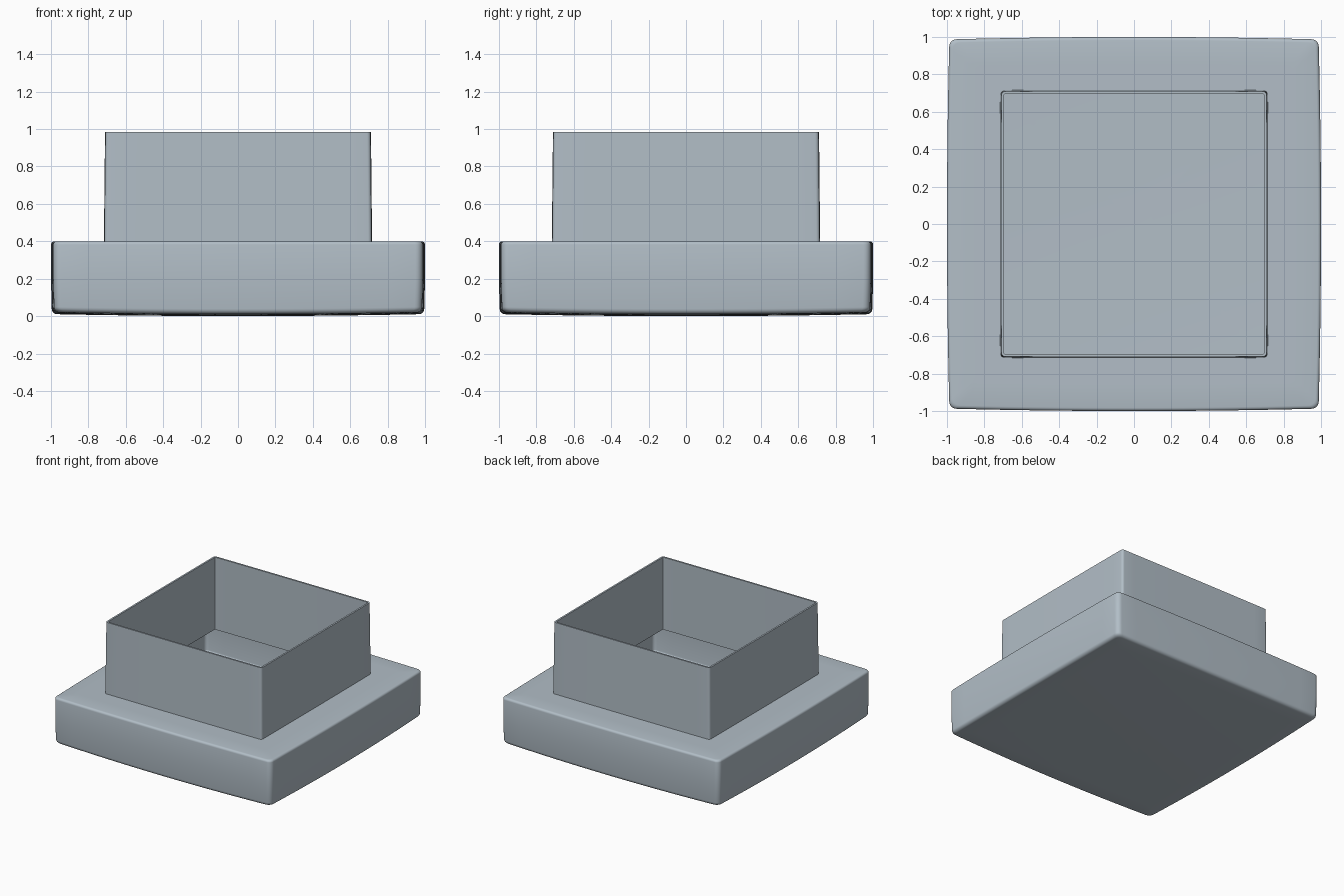
import bpy, bmesh, math

if "Cube" in bpy.data.objects:
    bpy.data.objects.remove(bpy.data.objects["Cube"])

WALL = 0.014

metal = bpy.data.materials.new("pale blue grey")
metal.diffuse_color = (0.445, 0.515, 0.571, 1)
metal.use_nodes = True
metal.node_tree.nodes["Principled BSDF"].inputs["Base Color"].default_value = metal.diffuse_color


def ring(half, radius, bulge, side=14, arc=5):
    """Rounded square, counter-clockwise, with slightly bowed sides."""
    pts = []
    for k in range(4):
        c, s = (1, 0, -1, 0)[k], (0, 1, 0, -1)[k]
        flat = half - radius
        quarter = []
        for i in range(side + 1):
            t = 2 * i / side - 1
            quarter.append((flat * t, -half - bulge * (1 - t * t)))
        for i in range(1, arc):
            a = -math.pi / 2 + math.pi / 2 * i / arc
            quarter.append((flat + radius * math.cos(a), -flat + radius * math.sin(a)))
        pts += [(x * c - y * s, x * s + y * c) for x, y in quarter]
    return pts


def loft(name, profile, sag=None, cap=False):
    """Skin rings of (half, radius, bulge, z, sag weight) from top to bottom."""
    bm = bmesh.new()
    rows = []
    for half, radius, bulge, z, w in profile:
        rows.append([bm.verts.new((x, y, z + w * sag(x, y) if sag else z))
                     for x, y in ring(half, radius, bulge)])
    n = len(rows[0])
    for a, b in zip(rows, rows[1:]):
        for i in range(n):
            j = (i + 1) % n
            bm.faces.new((a[i], b[i], b[j], a[j]))
    if cap:
        bm.faces.new(rows[-1][::-1])
    me = bpy.data.meshes.new(name)
    bm.to_mesh(me)
    bm.free()
    me.materials.append(metal)
    ob = bpy.data.objects.new(name, me)
    bpy.context.collection.objects.link(ob)
    bpy.ops.object.select_all(action='DESELECT')
    bpy.context.view_layer.objects.active = ob
    ob.select_set(True)
    # thin sheet wall, thickened inward
    mod = ob.modifiers.new("wall", 'SOLIDIFY')
    mod.thickness = WALL
    mod.offset = -1
    bpy.ops.object.modifier_apply(modifier=mod.name)
    bpy.ops.object.shade_smooth_by_angle(angle=math.radians(35))
    return ob


# hollow base: open top plate, rounded sides, shallow domed underside
H, B, R = 0.988, 0.012, 0.04
base = [(0.706, 0.02, 0.002, 0.4, 0), (0.85, 0.03, 0.006, 0.4, 0)]
for i in range(5):                                   # top edge rounding
    a = math.pi / 2 * i / 4
    base.append((H - 0.018 * (1 - math.sin(a)), R, B, 0.382 + 0.018 * math.cos(a), 0))
base.append((H, R, B, 0.2, 0))
for i in range(6):                                   # bottom edge rounding
    a = math.pi / 2 * i / 5
    base.append((H - 0.004 - 0.028 * (1 - math.cos(a)), R, B,
                 0.028 * (1 - math.sin(a)), 1))
for f in (0.85, 0.7, 0.5, 0.3, 0.1):                 # underside
    base.append((H * f, R * f, B * f, 0, 1))
loft("base_tray", base, sag=lambda x, y: 0.011 * (x * x + y * y), cap=True)

# thin, slightly tapered square collar
collar = [(0.709 + 0.006 * t, 0.02, 0.002, 0.985 - 0.598 * t, 0)
          for t in (0, 0.02, 0.35, 0.7, 1)]
loft("collar", collar)
